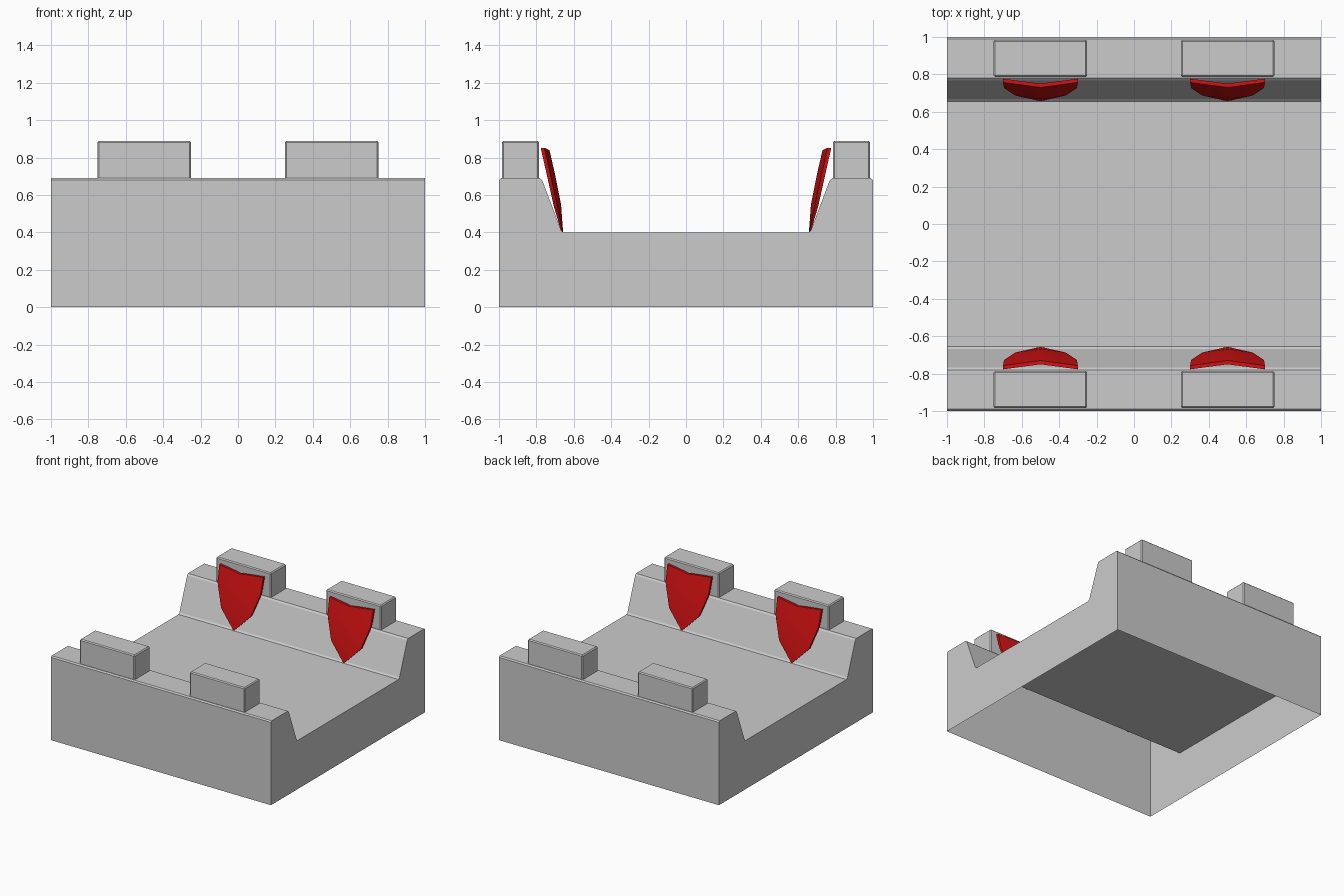
import bpy
import bmesh

old = bpy.data.objects.get("Cube")
if old:
    bpy.data.objects.remove(old, do_unlink=True)


def make_material(name, rgb):
    m = bpy.data.materials.new(name)
    m.use_nodes = True
    m.diffuse_color = (*rgb, 1)
    m.node_tree.nodes["Principled BSDF"].inputs["Base Color"].default_value = (*rgb, 1)
    return m


STONE = make_material("stone grey", (0.6, 0.6, 0.6))
RED = make_material("shield red", (0.65, 0.006, 0.006))


def finish(bm, name, material):
    mesh = bpy.data.meshes.new(name)
    bm.to_mesh(mesh)
    bm.free()
    mesh.materials.append(material)
    obj = bpy.data.objects.new(name, mesh)
    bpy.context.collection.objects.link(obj)
    return obj


# Wall section: open underneath, with softened edges, extruded along x
def make_walkway():
    half = [(-1, 0), (-1, 0.68), (-0.99, 0.69), (-0.78, 0.69),
            (-0.768, 0.678), (-0.668, 0.412), (-0.656, 0.4)]
    profile = half + [(-y, z) for y, z in reversed(half)]
    bm = bmesh.new()
    ends = [[bm.verts.new((x, y, z)) for y, z in profile] for x in (-1, 1)]
    left, right = ends
    for i in range(len(profile) - 1):
        bm.faces.new((left[i], right[i], right[i + 1], left[i + 1]))
    bm.faces.new(left)
    bm.faces.new(right[::-1])
    bmesh.ops.recalc_face_normals(bm, faces=bm.faces)
    finish(bm, "walkway_wall", STONE)


# Battlement block with slightly bevelled edges
def make_block(name, x, y):
    bm = bmesh.new()
    bmesh.ops.create_cube(bm, size=1)
    for v in bm.verts:
        v.co = (x + v.co.x * 0.5, y + v.co.y * 0.2, 0.79 + v.co.z * 0.2)
    base = [f for f in bm.faces if f.normal.z < -0.5]
    bmesh.ops.delete(bm, geom=base, context="FACES")
    edges = [e for e in bm.edges if not e.is_boundary]
    bmesh.ops.bevel(bm, geom=edges, offset=0.008, segments=1, affect="EDGES")
    finish(bm, name, STONE)


# Leaning shield with a central ridge; rows: half width, side y, side z, ridge y, ridge z
def make_shield(name, x, side):
    rows = [(0.2, 0.757, 0.852, 0.73, 0.84),
            (0.195, 0.727, 0.72, 0.7, 0.71),
            (0.135, 0.687, 0.54, 0.668, 0.55)]
    bm = bmesh.new()
    layers = []
    for depth in (0, 0.02):
        grid = []
        for w, sy, sz, ry, rz in rows:
            pts = ((-w, sy, sz), (0, ry, rz), (w, sy, sz))
            grid.append([bm.verts.new((x + px, side * (py + depth), pz))
                         for px, py, pz in pts])
        tip = bm.verts.new((x, side * (0.657 + depth * 0.4), 0.398))
        for a, b in zip(grid, grid[1:]):
            for i in (0, 1):
                bm.faces.new((a[i], a[i + 1], b[i + 1], b[i]))
        for i in (0, 1):
            bm.faces.new((grid[-1][i], grid[-1][i + 1], tip))
        layers.append(grid[0] + [grid[1][2], grid[2][2], tip, grid[2][0], grid[1][0]])
    front, back = layers
    for i in range(len(front)):
        j = (i + 1) % len(front)
        bm.faces.new((front[i], front[j], back[j], back[i]))
    bmesh.ops.recalc_face_normals(bm, faces=bm.faces)
    obj = finish(bm, name, RED)
    bpy.context.view_layer.objects.active = obj
    obj.select_set(True)
    bpy.ops.object.shade_smooth_by_angle(angle=0.5)
    obj.select_set(False)


make_walkway()
bpy.ops.object.select_all(action="DESELECT")
for row, side in (("front", -1), ("back", 1)):
    for hand, x in (("right", -0.5), ("left", 0.5)):
        make_block(f"battlement_{row}_{hand}", x, side * 0.885)
        make_shield(f"shield_{row}_{hand}", x, side)
